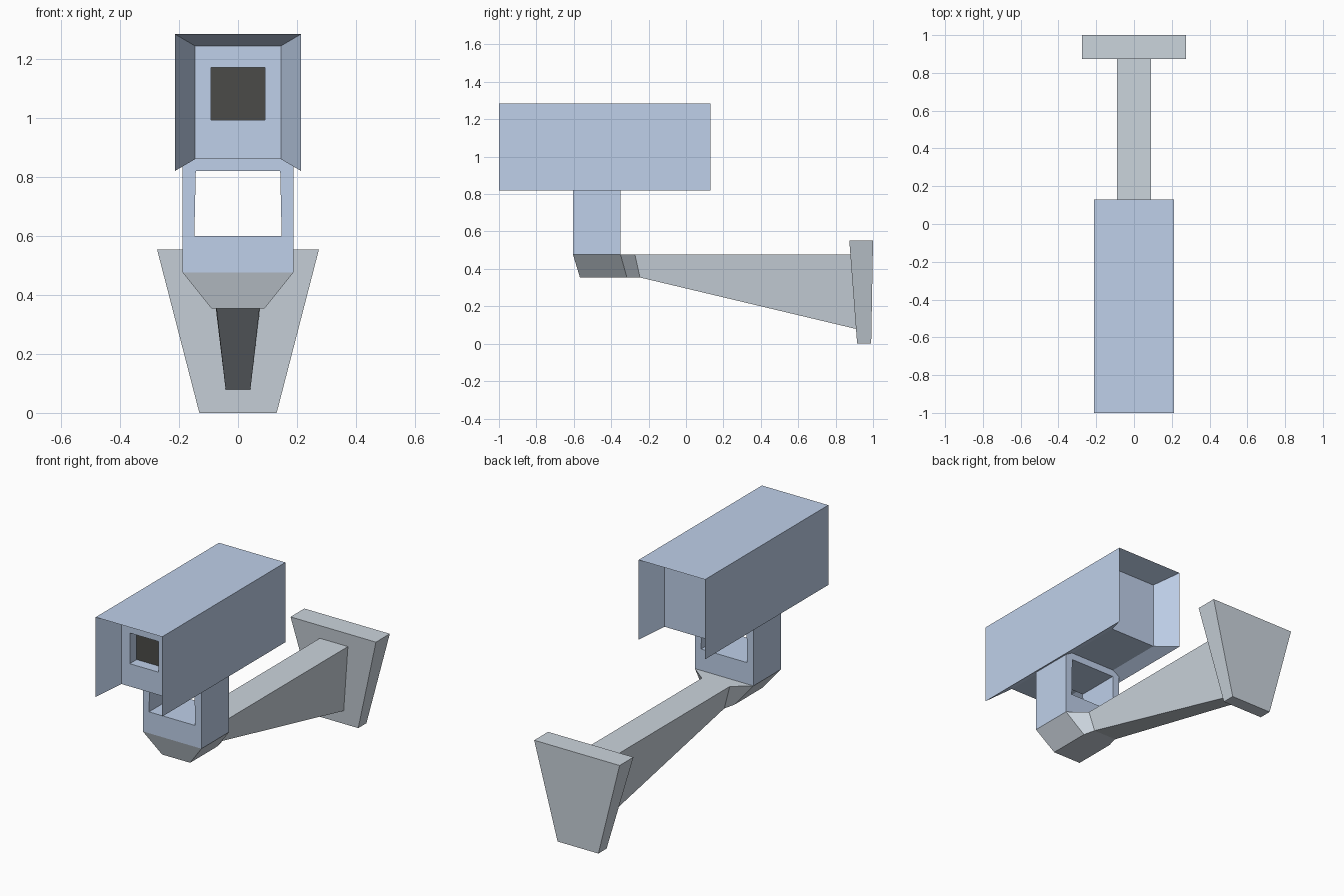
import bpy, bmesh

if "Cube" in bpy.data.objects:
    bpy.data.objects.remove(bpy.data.objects["Cube"])


def material(name, rgb):
    m = bpy.data.materials.new(name)
    m.diffuse_color = (*rgb, 1)
    m.use_nodes = True
    m.node_tree.nodes["Principled BSDF"].inputs["Base Color"].default_value = m.diffuse_color
    return m


blue = material("blue_paint", (0.52, 0.63, 0.82))
grey = material("grey_metal", (0.60, 0.66, 0.72))
dark = material("dark_glass", (0.07, 0.07, 0.065))


def finish(name, bm, *mats):
    bmesh.ops.recalc_face_normals(bm, faces=bm.faces)
    me = bpy.data.meshes.new(name)
    bm.to_mesh(me)
    bm.free()
    for m in mats:
        me.materials.append(m)
    ob = bpy.data.objects.new(name, me)
    bpy.context.collection.objects.link(ob)
    return ob


def add_ring(bm, points):
    return [bm.verts.new(p) for p in points]


def bridge(bm, a, b):
    for i in range(len(a)):
        j = (i + 1) % len(a)
        bm.faces.new((a[i], a[j], b[j], b[i]))


def rect(hx, y, z0, z1):
    return [(-hx, y, z0), (hx, y, z0), (hx, y, z1), (-hx, y, z1)]


def loft(name, sections, mat):
    """Section: top y, bottom y, top half width, bottom half width, top z, bottom z."""
    bm = bmesh.new()
    rings = [add_ring(bm, [(-wb, yb, zb), (wb, yb, zb), (wt, yt, zt), (-wt, yt, zt)])
             for yt, yb, wt, wb, zt, zb in sections]
    for a, b in zip(rings, rings[1:]):
        bridge(bm, a, b)
    bm.faces.new(rings[0])
    bm.faces.new(rings[-1])
    return finish(name, bm, mat)


# Housing: roof and side hood around a smaller inner body
bm = bmesh.new()
of = add_ring(bm, rect(0.213, -1.0, 0.82, 1.283))
ob = add_ring(bm, rect(0.213, 0.13, 0.82, 1.283))
nf = add_ring(bm, rect(0.145, -0.86, 0.86, 1.243))
nb = add_ring(bm, rect(0.145, -0.01, 0.86, 1.243))
for i in (1, 2, 3):
    j = (i + 1) % 4
    bm.faces.new((of[i], of[j], ob[j], ob[i]))    # outer sides and roof
    bm.faces.new((of[i], of[j], nf[j], nf[i]))    # sloped front rim
    bm.faces.new((ob[i], ob[j], nb[j], nb[i]))    # sloped back rim
for i in (0, 1):
    bm.faces.new((of[i], ob[i], nb[i], nf[i]))    # sloped lower rim
bm.faces.new((nf[0], nf[1], nb[1], nb[0]))        # body underside
bm.faces.new(nb)                                  # body back
# Lens window recessed into the body front
opening = add_ring(bm, rect(0.092, -0.86, 0.992, 1.17))
recess = add_ring(bm, rect(0.092, -0.797, 0.992, 1.17))
bridge(bm, nf, opening)
bridge(bm, opening, recess)
bm.faces.new(recess).material_index = 1
finish("camera_housing", bm, blue, dark)

# Open rectangular bracket under the housing
bm = bmesh.new()
loops = []
for y in (-0.604, -0.35):
    outer = add_ring(bm, rect(0.188, y, 0.476, 0.863))
    inner = add_ring(bm, [(-0.148, y, 0.6), (0.148, y, 0.6),
                          (0.143, y, 0.82), (-0.143, y, 0.82)])
    bridge(bm, outer, inner)
    loops.append((outer, inner))
bridge(bm, loops[0][0], loops[1][0])
bridge(bm, loops[0][1], loops[1][1])
finish("bracket", bm, blue)

# Support arm: wide tapered seat, narrow neck, then a beam deepening to the wall
loft("support_arm", [
    (-0.604, -0.567, 0.188, 0.09, 0.476, 0.354),
    (-0.35, -0.316, 0.188, 0.09, 0.476, 0.354),
    (-0.273, -0.246, 0.09, 0.073, 0.476, 0.354),
    (0.879, 0.909, 0.09, 0.042, 0.476, 0.079)], grey)

# Wall plate
loft("wall_plate", [
    (0.873, 0.915, 0.274, 0.131, 0.553, 0.0),
    (1.0, 0.99, 0.274, 0.131, 0.553, 0.0)], grey)
